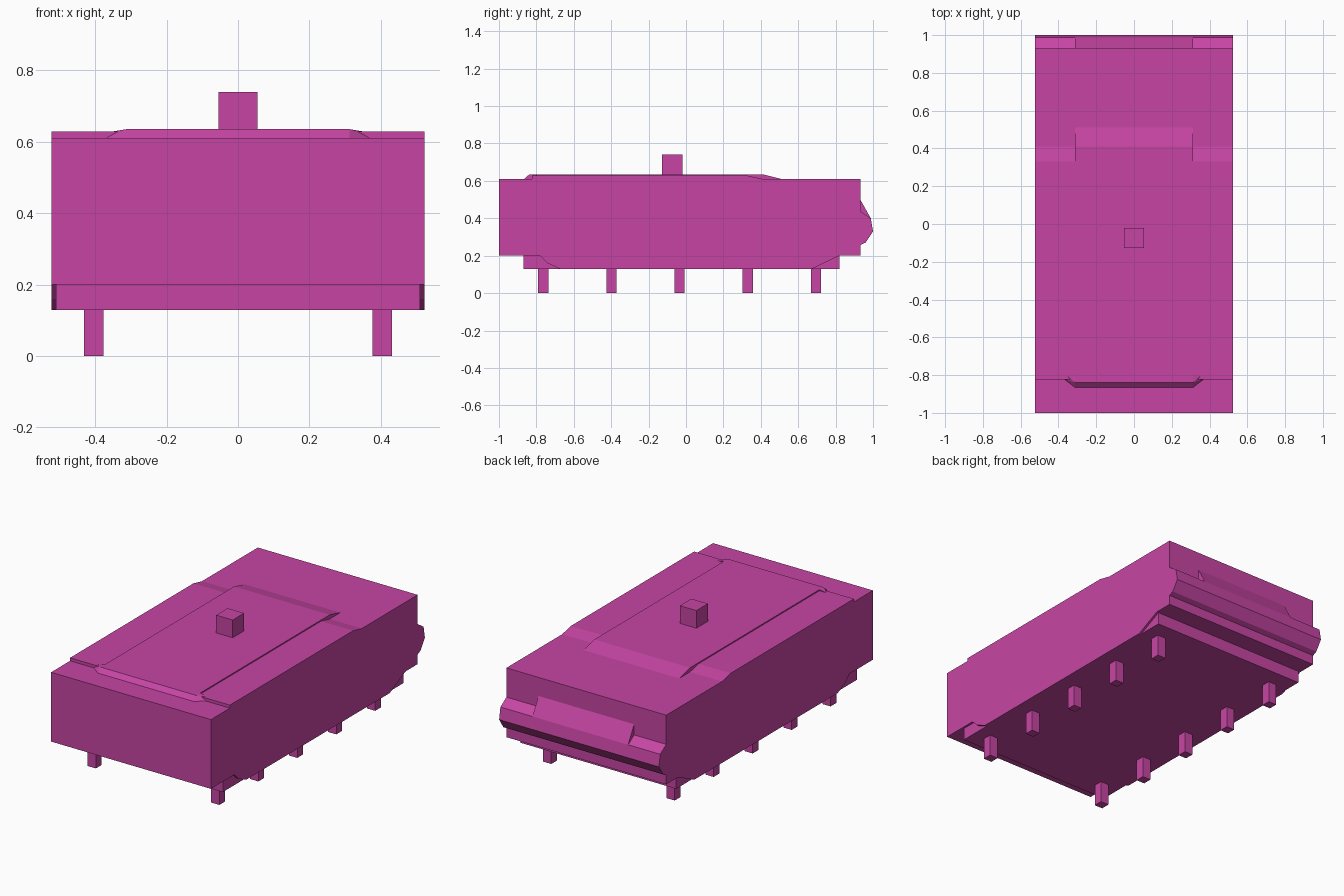
import bpy, bmesh

if "Cube" in bpy.data.objects:
    bpy.data.objects.remove(bpy.data.objects["Cube"])

mat = bpy.data.materials.new("magenta")
mat.diffuse_color = (0.57, 0.06, 0.37, 1)
mat.use_nodes = True
mat.node_tree.nodes["Principled BSDF"].inputs["Base Color"].default_value = mat.diffuse_color


def finish(name, bm):
    bmesh.ops.recalc_face_normals(bm, faces=bm.faces[:])
    me = bpy.data.meshes.new(name)
    bm.to_mesh(me)
    bm.free()
    me.materials.append(mat)
    ob = bpy.data.objects.new(name, me)
    bpy.context.collection.objects.link(ob)
    return ob


def extrude_profile(name, pts, x0, x1):
    """Extrude a (y, z) outline from x0 to x1."""
    bm = bmesh.new()
    a = [bm.verts.new((x0, y, z)) for y, z in pts]
    b = [bm.verts.new((x1, y, z)) for y, z in pts]
    bm.faces.new(a)
    bm.faces.new(b[::-1])
    n = len(pts)
    for i in range(n):
        j = (i + 1) % n
        bm.faces.new((a[i], b[i], b[j], a[j]))
    return finish(name, bm)


def box(name, x0, x1, y0, y1, z0, z1):
    return extrude_profile(name, [(y0, z0), (y1, z0), (y1, z1), (y0, z1)], x0, x1)


W = 0.523   # half width of the hull
C = 0.313   # half width of the raised centre strip

# Main hull and narrower underside
box("hull", -W, W, -1.0, 0.932, 0.20, 0.61)
box("underside", -0.51, 0.51, -0.87, 0.82, 0.128, 0.21)

# Thin side skirts with sloped ends
for s, tag in ((-1, "left"), (1, "right")):
    extrude_profile("skirt_" + tag,
                    [(-0.78, 0.20), (-0.74, 0.16), (-0.67, 0.128), (0.67, 0.128), (0.82, 0.20)],
                    s * 0.508, s * W)

# Roof: wide plate, and slightly higher centre strip
extrude_profile("roof_plate",
                [(-0.823, 0.605), (-0.823, 0.628), (0.33, 0.628), (0.41, 0.61), (0.41, 0.605)], -W, W)
extrude_profile("roof_centre",
                [(-0.865, 0.61), (-0.838, 0.635), (0.41, 0.635), (0.51, 0.61)], -C, C)

# Flared front lip of the roof
bm = bmesh.new()
for s in (-1, 1):
    for p in ((C, -0.865, 0.61), (0.372, -0.82, 0.61), (C, -0.838, 0.635), (C, -0.80, 0.635),
              (0.355, -0.80, 0.628)):
        bm.verts.new((s * p[0], p[1], p[2]))
bmesh.ops.convex_hull(bm, input=bm.verts[:])
finish("roof_front_lip", bm)

# Rear bumper with raised middle
extrude_profile("rear_bumper",
                [(0.92, 0.44), (0.932, 0.437), (0.988, 0.40), (1.0, 0.33), (0.96, 0.27),
                 (0.932, 0.257), (0.92, 0.257)], -W, W)
extrude_profile("rear_bumper_middle",
                [(0.92, 0.50), (0.932, 0.50), (0.988, 0.40), (0.92, 0.40)], -C, C)

# Roof block
box("roof_block", -0.054, 0.054, -0.127, -0.02, 0.60, 0.74)

# Ten short legs
for i in range(5):
    y = -0.763 + i * 0.3643
    for s, tag in ((-1, "left"), (1, "right")):
        x = s * 0.404
        box(f"leg_{tag}_{i + 1}", x - 0.027, x + 0.027, y - 0.027, y + 0.027, 0.0, 0.15)
